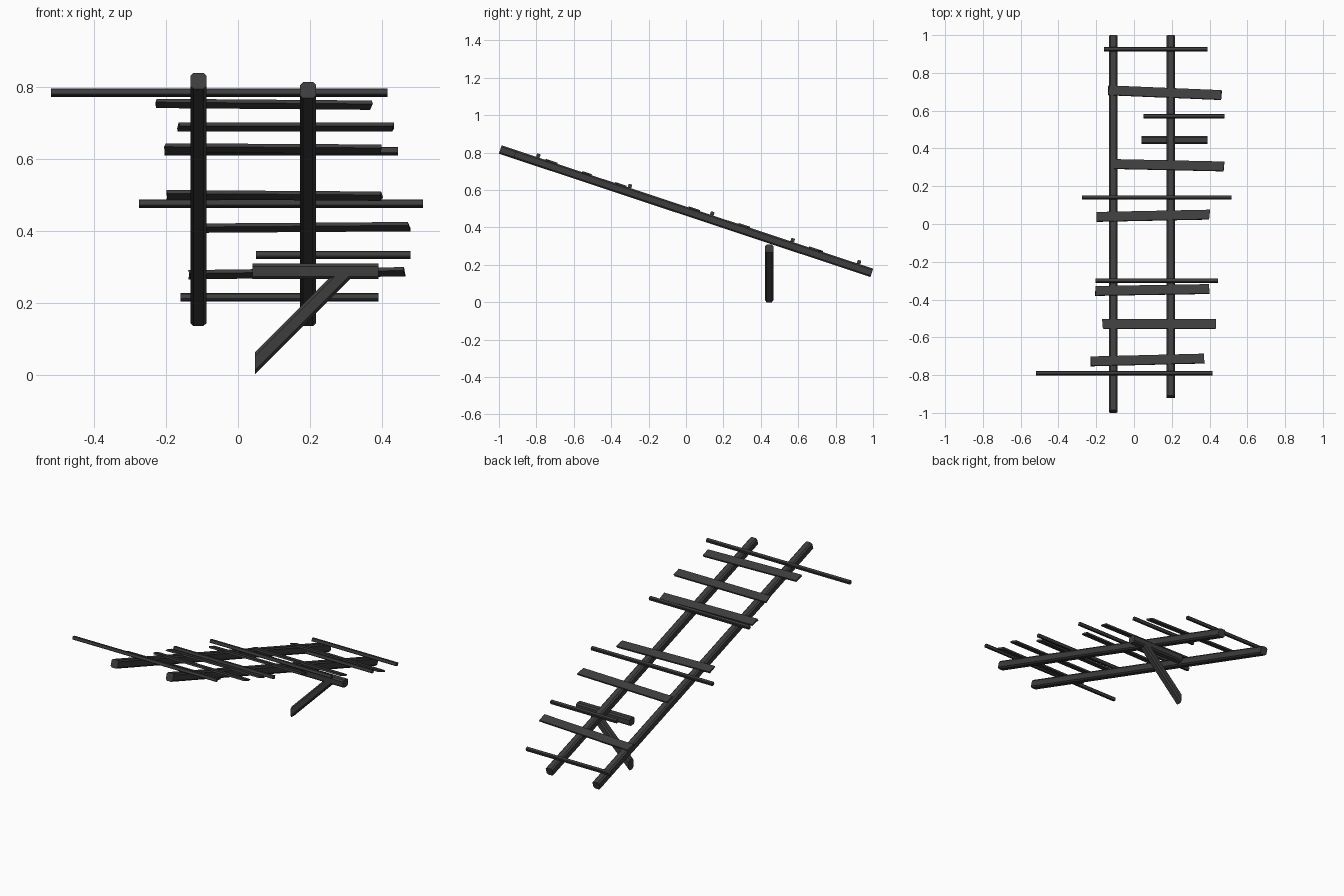
import bpy, bmesh, math, random
from mathutils import Vector, Matrix

random.seed(4)
if "Cube" in bpy.data.objects:
    bpy.data.objects.remove(bpy.data.objects["Cube"], do_unlink=True)

wood = bpy.data.materials.new("charred_wood")
wood.use_nodes = True
wood.diffuse_color = (0.047, 0.047, 0.047, 1)
wood.node_tree.nodes["Principled BSDF"].inputs["Base Color"].default_value = wood.diffuse_color

SLOPE = math.atan(0.332)      # pitch of the frame, high at the front
MID_Z = 0.487                 # rail centre height at y = 0
UP = Vector((0, math.sin(SLOPE), math.cos(SLOPE)))


def rail_point(x, y, lift=0.0):
    """Point on the sloping rail plane; lift moves it along the plane normal."""
    return Vector((x, y, MID_Z - y * math.tan(SLOPE))) + UP * lift


def timber(name, start, end, width, depth, up, chamfer, cuts=(None, None), ragged=0.0):
    """Chamfered bar from start to end; cuts are optional end-plane normals."""
    axis = (end - start).normalized()
    side = axis.cross(up).normalized()
    top = side.cross(axis)
    w, d, c = width / 2, depth / 2, chamfer
    corners = []
    for sx, sy in ((1, 1), (-1, 1), (-1, -1), (1, -1)):
        pair = [(sx * w, sy * (d - c)), (sx * (w - c), sy * d)]
        corners += pair if sx * sy > 0 else pair[::-1]
    if c == 0:
        corners = corners[::2]
    bm = bmesh.new()
    rings = []
    for centre, normal in zip((start, end), cuts):
        ring = []
        for a, b in corners:
            offset = side * a + top * b
            if normal:
                offset -= axis * (offset.dot(normal) / axis.dot(normal))
            offset += axis * random.uniform(-ragged, ragged)
            ring.append(bm.verts.new(centre + offset))
        rings.append(ring)
    n = len(corners)
    for i in range(n):
        j = (i + 1) % n
        bm.faces.new((rings[0][i], rings[0][j], rings[1][j], rings[1][i]))
    bm.faces.new(rings[0][::-1])
    bm.faces.new(rings[1])
    bmesh.ops.recalc_face_normals(bm, faces=bm.faces)
    mesh = bpy.data.meshes.new(name)
    bm.to_mesh(mesh)
    bm.free()
    mesh.materials.append(wood)
    obj = bpy.data.objects.new(name, mesh)
    bpy.context.collection.objects.link(obj)
    return obj


# Two long sloping rails
for name, x, front in (("right_rail", -0.11, -0.993), ("left_rail", 0.195, -0.915)):
    timber(name, rail_point(x, front), rail_point(x, 0.993), 0.044, 0.047, UP, 0.008)

# Thin square battens: y, x start, x end
for i, (y, x0, x1) in enumerate(((0.915, -0.16, 0.39), (0.56, 0.05, 0.48), (0.13, -0.275, 0.515),
                                 (-0.31, -0.205, 0.445), (-0.80, -0.52, 0.415))):
    timber(f"batten_{i + 1}", rail_point(x0, y, 0.033), rail_point(x1, y, 0.033),
           0.02, 0.02, UP, 0.003)

# Flat, slightly skewed planks: x start, y start, x end, y end
for i, (x0, y0, x1, y1) in enumerate(((-0.135, 0.70, 0.46, 0.675), (-0.115, 0.31, 0.475, 0.297),
                                      (-0.195, 0.03, 0.40, 0.042), (-0.205, -0.362, 0.395, -0.352),
                                      (-0.165, -0.537, 0.43, -0.537), (-0.23, -0.735, 0.37, -0.72))):
    timber(f"plank_{i + 1}", rail_point(x0, y0, 0.024), rail_point(x1, y1, 0.024),
           0.052, 0.01, UP, 0.0, ragged=0.005)

# Cross beam under the left rail and its diagonal leg
Z, X = Vector((0, 0, 1)), Vector((1, 0, 0))
timber("cross_beam", Vector((0.04, 0.445, 0.287)), Vector((0.39, 0.445, 0.287)),
       0.044, 0.044, Z, 0.008)
timber("diagonal_leg", Vector((0.047, 0.445, 0.031)), Vector((0.291, 0.445, 0.275)),
       0.044, 0.044, Z, 0.008, cuts=(X, Z))
